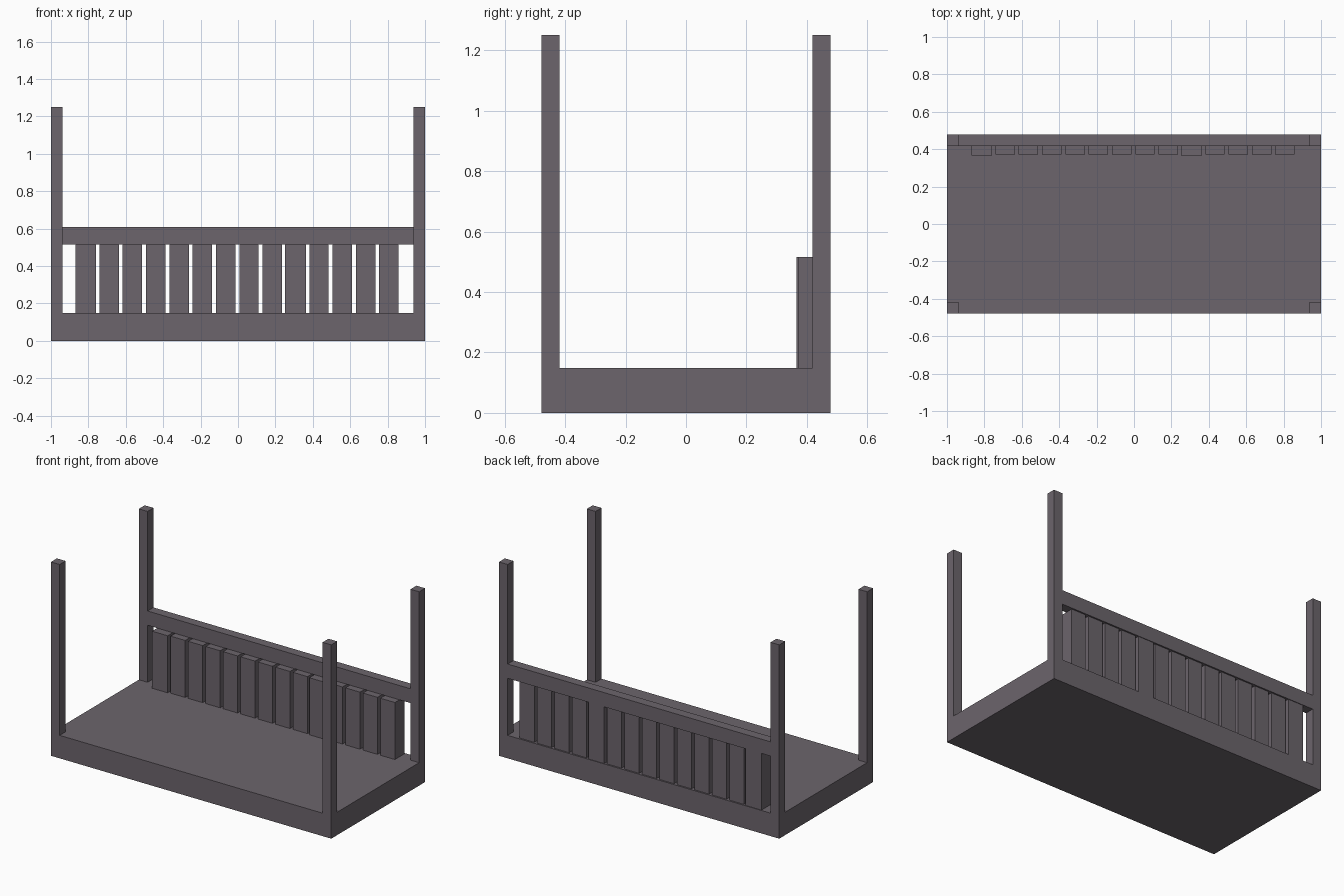
import bpy

if "Cube" in bpy.data.objects:
    bpy.data.objects.remove(bpy.data.objects["Cube"])

mat = bpy.data.materials.new("dark_wood")
mat.diffuse_color = (0.15, 0.13, 0.15, 1)
mat.use_nodes = True
mat.node_tree.nodes["Principled BSDF"].inputs["Base Color"].default_value = mat.diffuse_color


def box(name, x, y, z):
    """Box from (min, max) ranges on each axis."""
    bpy.ops.mesh.primitive_cube_add(
        size=1, location=[(a + b) / 2 for a, b in (x, y, z)])
    ob = bpy.context.object
    ob.name = name
    ob.scale = [b - a for a, b in (x, y, z)]
    bpy.ops.object.transform_apply(location=False, rotation=False, scale=True)
    ob.data.materials.append(mat)
    return ob


L, W = 1.0, 0.478             # half length, half width
TX, TY = 0.062, 0.06          # post thickness
DECK, TOP = 0.148, 1.25       # deck height, post height

# Platform
box("platform", (-L, L), (-W, W), (0, DECK))

# Four corner posts
for side, x in (("left", (-L, -L + TX)), ("right", (L - TX, L))):
    for end, y in (("front", (-W, -W + TY)), ("back", (W - TY, W))):
        box(f"{end}_{side}_post", x, y, (DECK, TOP))

# Back rail between the posts
box("back_rail", (-L + TX, L - TX), (W - TY, W), (0.516, 0.608))

# Square back slats reaching under the rail; two are slightly thicker
for i in range(14):
    big = i in (0, 9)
    cx = -0.814 + i * 0.1247
    hw = 0.056 if big else 0.052
    hd = 0.054 if big else 0.048
    box(f"back_slat_{i + 1}", (cx - hw, cx + hw),
        (0.42 - hd, 0.42 + hd), (DECK, 0.516))
